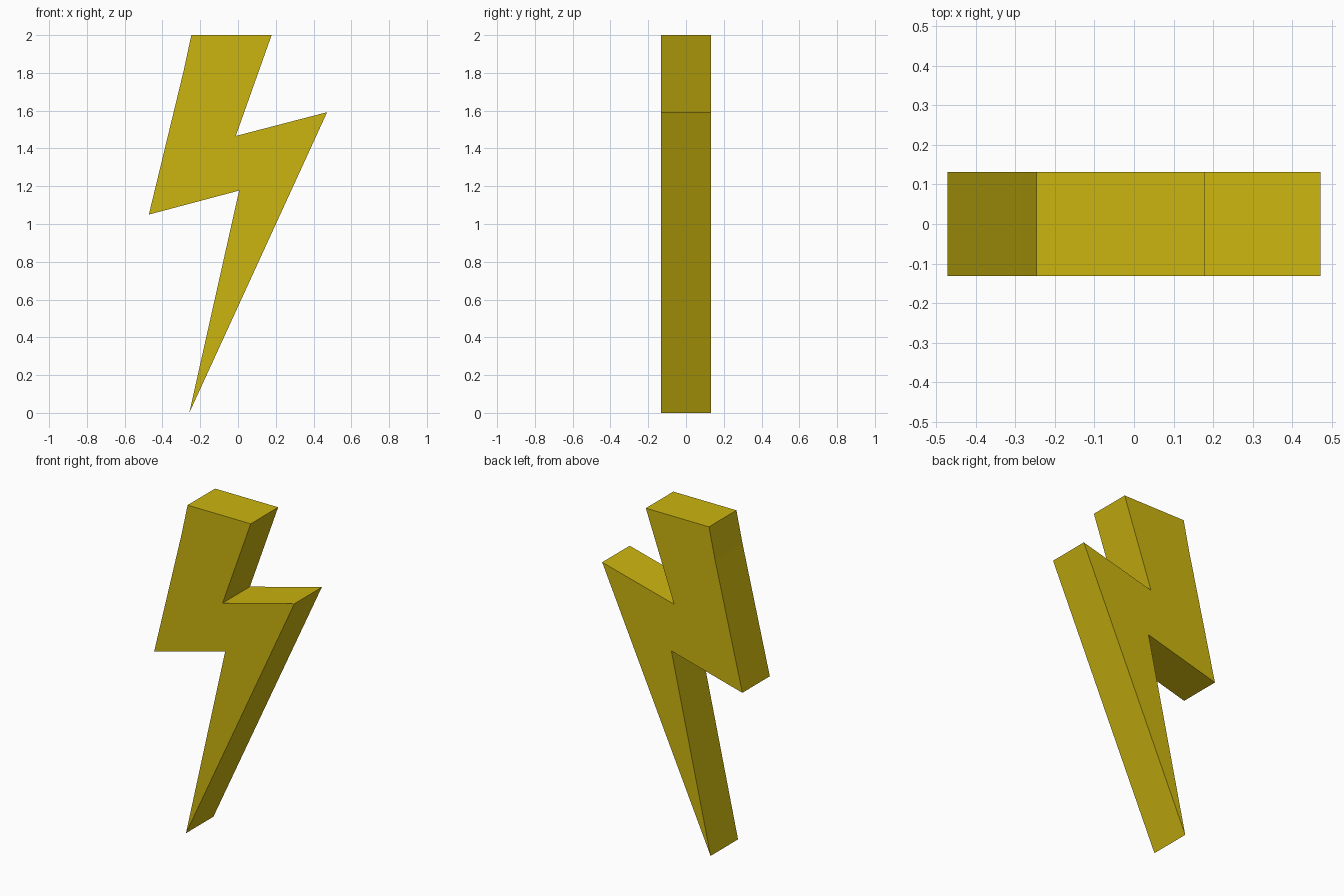
import bpy
import bmesh
from mathutils import Vector

# Remove the default cube
cube = bpy.data.objects.get("Cube")
if cube:
    bpy.data.objects.remove(cube, do_unlink=True)

DEPTH = 0.264

# Yellow material
yellow = bpy.data.materials.new("golden_yellow")
yellow.use_nodes = True
color = (0.60, 0.46, 0.005, 1.0)
yellow.diffuse_color = color
yellow.node_tree.nodes["Principled BSDF"].inputs["Base Color"].default_value = color

# Zigzag outline (x, z), starting at the top left corner
outline = [
    (-0.247, 2.0), (-0.288, 1.81), (-0.472, 1.05), (0.006, 1.177),
    (-0.258, 0.0), (0.472, 1.592), (-0.012, 1.466), (0.178, 2.0),
]

# Lightning bolt: front outline extruded to the back
bm = bmesh.new()
front = bm.faces.new([bm.verts.new((x, -DEPTH / 2, z)) for x, z in outline])
extruded = bmesh.ops.extrude_face_region(bm, geom=[front], use_keep_orig=True)
back_verts = [g for g in extruded["geom"] if isinstance(g, bmesh.types.BMVert)]
bmesh.ops.translate(bm, verts=back_verts, vec=Vector((0, DEPTH, 0)))
bmesh.ops.recalc_face_normals(bm, faces=bm.faces)

mesh = bpy.data.meshes.new("lightning_bolt")
bm.to_mesh(mesh)
bm.free()
mesh.materials.append(yellow)
bolt = bpy.data.objects.new("lightning_bolt", mesh)
bpy.context.collection.objects.link(bolt)
